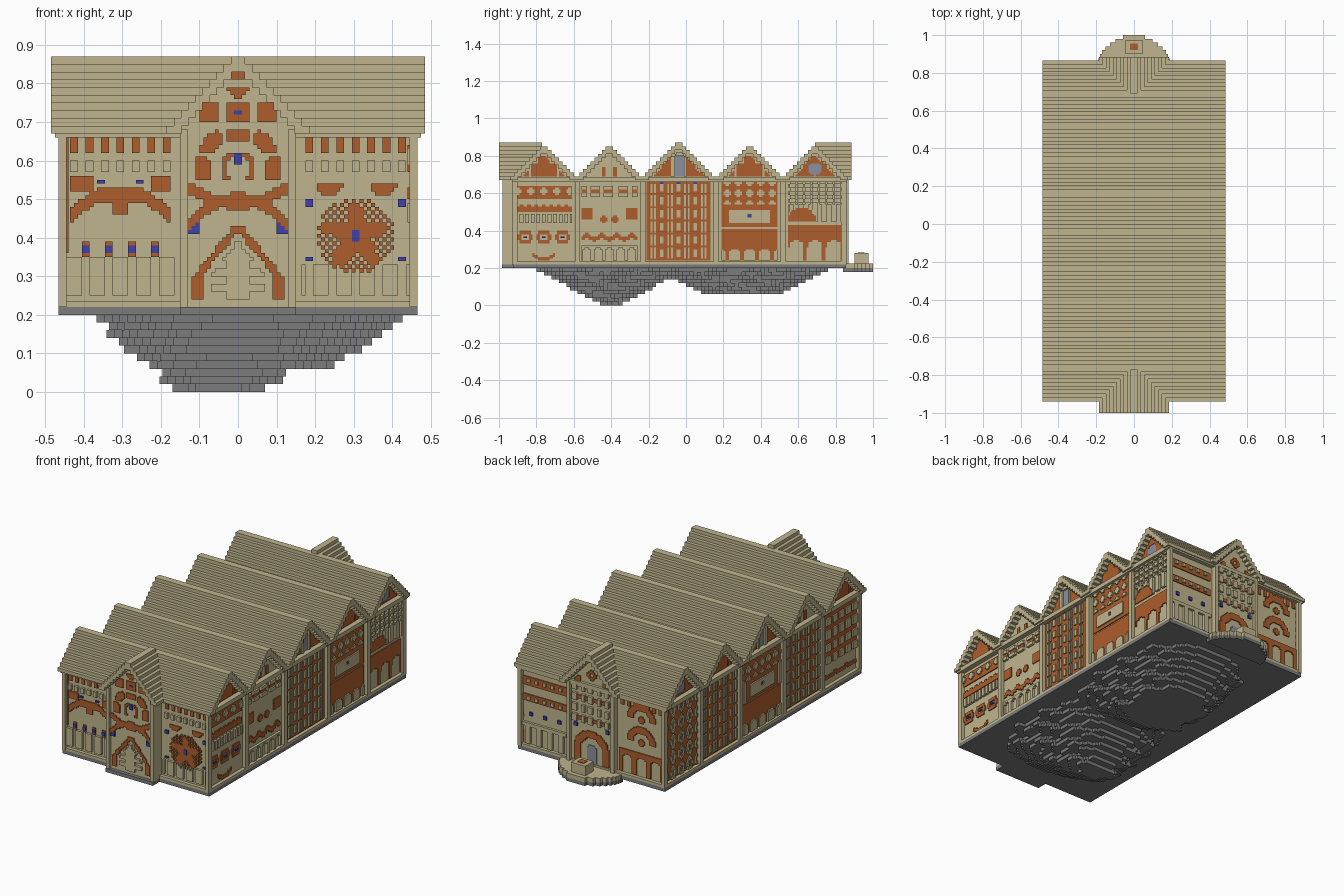
import bpy, bmesh
from math import hypot, atan2, cos, sin, floor
from itertools import product

if bpy.data.objects.get("Cube"):
    bpy.data.objects.remove(bpy.data.objects["Cube"])


def material(name, r, g, b):
    m = bpy.data.materials.new(name)
    m.use_nodes = True
    m.diffuse_color = (r, g, b, 1)
    m.node_tree.nodes["Principled BSDF"].inputs["Base Color"].default_value = (r, g, b, 1)
    return m


MATS = [material("sand", .52, .46, .27), material("rust_orange", .42, .11, .025),
        material("stone_grey", .2, .2, .2), material("blue", .05, .05, .4),
        material("window_grey", .25, .28, .35)]
SAND, RUST, GREY, BLUE, GLASS = range(5)
RELIEF = {SAND: .014, RUST: .006, BLUE: .009, GLASS: .004}


class Part:
    """A mesh object collected from axis-aligned blocks."""

    def __init__(self, name):
        self.name, self.bm = name, bmesh.new()

    def box(self, x, y, z, mat=SAND):
        v = [self.bm.verts.new(p) for p in product(sorted(x), sorted(y), sorted(z))]
        for q in ("0132", "4675", "0451", "2376", "0264", "1573"):
            self.bm.faces.new([v[int(i)] for i in q]).material_index = mat

    def on_face(self, face, u, v, depth, mat=SAND):
        axis, plane = face
        s = 1 if plane > 0 else -1
        d = (plane - s * .005, plane + s * depth)
        self.box(*((d, u) if axis == "x" else (u, d)), v, mat)

    def pixels(self, face, centre, half, low, high, rule, cell=.01):
        """Fill a panel with small blocks wherever the rule gives a colour."""
        n = round(2 * half / cell)
        for j in range(round((high - low) / cell)):
            v = low + j * cell
            row = [rule((i + .5) * cell - half, v + cell / 2) for i in range(n)] + [-1]
            start = 0
            for i in range(1, n + 1):
                if row[i] != row[start]:
                    if row[start] is not None:
                        u = centre - half + start * cell
                        self.on_face(face, (u, u + (i - start) * cell), (v, v + cell),
                                     RELIEF[row[start]], row[start])
                    start = i

    def finish(self):
        bmesh.ops.recalc_face_normals(self.bm, faces=self.bm.faces)
        me = bpy.data.meshes.new(self.name)
        self.bm.to_mesh(me)
        self.bm.free()
        for m in MATS:
            me.materials.append(m)
        bpy.context.collection.objects.link(bpy.data.objects.new(self.name, me))


def rep(u, period):
    """Distance along a repeating pattern, centred on zero."""
    return u - period * floor(u / period + .5)


def arcade(u, v, period, low, spring, rad, inside, outside):
    t = abs(rep(u, period))
    return inside if v < low or (t < rad and v < spring) or hypot(t, max(0, v - spring)) < rad else outside


# Bay patterns for the long sides
def diamond_bay(u, v):
    if .575 < v < .64:
        return SAND if abs(rep(u, .07)) + abs(v - .607) < .026 else RUST
    if .5 < v < .54:
        return RUST if v < .53 or abs(rep(u, .04)) < .012 else None
    if .44 < v < .49:
        return SAND if abs(rep(u, .03)) < .011 else None
    r = hypot(rep(u, .1), v - .365)
    if r < .04:
        return BLUE if r < .008 else RUST if r > .02 else None
    return RUST if abs(u) < .06 and abs(v - .25 - 5 * u * u) < .01 else None


def wave_bay(u, v):
    if abs(abs(u) - .12) < .03 and abs(v - .49) < .035 or hypot(abs(u) - .03, v - .46) < .018:
        return RUST
    if abs(v - .61) < .03 and abs(rep(u, .075)) < .025:
        return RUST if abs(v - .61) < .012 else SAND
    if abs(v - .35 - abs(rep(u, .08)) * .7) < .014:
        return RUST
    return arcade(u, v, .06, .24, .29, .02, None, SAND) if v < .32 else None


def slot_bay(u, v):
    t, s = abs(rep(u + .045, .09)), rep(v, .07)
    if v > .645:
        return BLUE if abs(rep(u, .09)) < .01 else RUST
    if hypot(t * 1.4, s * .7) < .026:
        return RUST if t < .008 else SAND
    return SAND if t > .038 and abs(s) < .018 else RUST


def frieze_bay(u, v):
    if v > .54:
        return SAND if abs(rep(u, .06)) + abs(rep(v, .06)) < .026 else RUST
    if v > .42:
        if hypot(u, v - .48) < .012:
            return BLUE
        return SAND if abs(u) < .11 and abs(v - .48) < .035 or abs(u) > .15 else RUST
    if v > .33:
        return RUST if v < .41 else None
    return arcade(u, v, .08, .23, .275, .027, SAND, RUST)


def arch_bay(u, v):
    if v > .54:
        return SAND if (abs(rep(u, .04)) < .013) ^ (abs(rep(v, .04)) < .012) else None
    if v > .45:
        return RUST if hypot(u + .07, v - .45) < .075 else SAND if abs(rep(u, .05)) < .015 else None
    if v > .38:
        return RUST if v < .43 else None
    return arcade(u, v, .1, .22, .31, .04, None, RUST)


def oval_bay(u, v):
    r = hypot(rep(u, .075), rep(v, .09) * .7)
    return SAND if .014 < r < .026 else RUST


def window_bay(u, v):
    if v < .36:
        return RUST if abs(v - .28 - 3 * rep(u, .1) ** 2) < .009 else None
    return SAND if abs(rep(u, .06)) < .02 and abs(rep(v, .075)) < .022 else RUST


# Gable pattern shared by all bays
def gable(half, style):
    def rule(u, v):
        if abs(u) + (v - .67) > half - .04 or v < .69:
            return None
        if style == "plain":
            return RUST if abs(abs(u) - .03) < .01 and v < .74 else None
        if style == "disc":
            return GLASS if hypot(u, v - .73) < .035 else RUST
        if style == "lancet":
            return GLASS if abs(u) < .025 and v < .8 else SAND if abs(u) < .04 else RUST
        return RUST if abs(u) < .03 or (v < .76 and abs(rep(u, .05)) < .018) else None
    return rule


# Patterns for the two ends
def dentils(u, v):
    return RUST if v > .62 and abs(rep(u, .04)) < .011 else None


def scroll_wing(u, v):
    a = abs(u)
    if .22 < v < .355:
        return SAND if abs(rep(u + .03, .06)) > .012 and v > .25 else None
    if abs(v - .37) < .025 and abs(rep(u + .03, .06)) < .011 and a < .11:
        return BLUE if abs(v - .37) < .011 else RUST
    if abs(v - .51 + .055 * (max(0, a - .05) / .08) ** 1.4) < .018 and a < .135:
        return RUST
    if abs(a - .105) < .03 and abs(v - .54) < .016 or a < .02 and abs(v - .475) < .016:
        return RUST
    if abs(a - .05) < .01 and abs(v - .545) < .01:
        return BLUE
    return SAND if .57 < v < .6 and abs(rep(u, .04)) < .012 else dentils(u, v)


def rosette_wing(u, v):
    r, ang = hypot(u, v - .405), atan2(u, v - .405)
    if r < .012:
        return BLUE
    if r < .065 + .025 * cos(5 * ang):
        return RUST
    if r < .1 and (floor(u * 100) + floor(v * 100)) % 2 == 0:
        return RUST
    if abs(abs(u) - .07) < .055 - abs(v - .535) * .8 - .02 and .505 < v < .54:
        return RUST
    if abs(abs(u) - .12) < .008 and min(abs(v - .345), abs(v - .49)) < .008:
        return BLUE
    if .25 < v < .33:
        return SAND if abs(rep(u, .06)) > .014 else None
    return SAND if .57 < v < .6 and abs(rep(u, .04)) < .012 else dentils(u, v)


def front_pavilion(u, v):
    a = abs(u)
    if v > .68:
        if a < .01 and abs(v - .725) < .01:
            return BLUE
        return RUST if abs(v - .725) < .025 and (a < .035 or abs(a - .075) < .025) or \
            abs(v - .8) + a < .045 and abs(v - .8) > .008 else None
    r = hypot(u, v - .58)
    if abs(u) < .012 and abs(v - .605) < .015:
        return BLUE
    if v > .545:
        return RUST if .075 < r < .115 and abs(rep(atan2(u, v - .58), .8)) < .33 or .03 < r < .045 else None
    if abs(v - .488 - 2.6 * u * u) < .016 or abs(v - .5 + 4 * u * u) < .016:
        return RUST
    if a > .105 and abs(v - .425) < .012:
        return BLUE
    edge = .105 - max(0, v - .3) * .8
    if v < .43 and abs(a - edge) < .012:
        return RUST
    return SAND if v < .4 and a < edge - .03 and (floor(v * 50) % 2 or a < .03) else None


def band_wing(u, v):
    if abs(v - .6) < .025 or abs(v - .5) < .025:
        return SAND if abs(rep(u, .05)) < .012 and abs(rep(v, .1)) < .012 else RUST
    if abs(v - .41) < .014 and abs(rep(u, .09)) < .014:
        return BLUE
    return arcade(u, v, .07, .24, .32, .022, None, SAND) if v < .36 else None


def arc_wing(u, v):
    for low in (.56, .43):
        if .055 < hypot(u, v - low) < .09 and v > low or hypot(u, v - low) < .02:
            return RUST
    return arcade(u, v, .09, .24, .31, .03, None, RUST) if .24 < v < .37 else dentils(u, v)


def back_pavilion(u, v):
    a = abs(u)
    if v > .67:
        return RUST if .015 < a + abs(v - .74) < .035 or a + v < .8 and v > .69 and a > .07 else None
    if v < .43:
        r = hypot(u, max(0, v - .31))
        return RUST if .07 < r < .11 else GLASS if r < .03 else None
    if abs(v - .44) < .01:
        return BLUE if abs(a - .1) < .01 else None
    return SAND if abs(rep(u, .05)) < .015 and abs(rep(v, .06)) < .018 else RUST if abs(rep(v, .12)) < .012 else None


# Stone base slab and stepped rock below it
base = Part("stone_base")
base.box((-.465, .465), (-.925, .855), (.2, .22), GREY)
base.box((-.15, .15), (-.985, -.9), (.2, .22), GREY)
base.finish()
rock = Part("stepped_rock")
for i in range(10):
    z = i * .02
    mounds = [(-.05 + z * .35, -.4, .1 + 1.4 * z, .07 + 1.8 * z)]
    if i > 2:
        mounds.append((.03 + (z - .06) * .3, .3, .2 + 1.1 * (z - .06), .22 + 2 * (z - .06)))
    for cx, cy, hx, hy in mounds:
        for j in range(-round(hy / .02), round(hy / .02)):
            y = (j + .5) * .02
            w = hx * max(0, 1 - abs(y / hy) ** 3) ** .4
            wob = .02 * sin(31 * y + 2 * i) + .015 * sin(57 * y + i)
            lo, hi = (round(t / .02) * .02 for t in (-w - wob * (w / hx), w + wob * (w / hx)))
            if hi > lo:
                rock.box((cx + lo, cx + hi), (cy + y - .01, cy + y + .01), (z, z + .02), GREY)
rock.finish()

# Wall cores with proud corner piers, plinth and cornice
BAYS = [(-.76, .18), (-.41, .18), (-.04, .2), (.34, .18), (.69, .175)]
walls = Part("walls")
walls.box((-.445, .445), (-.905, .835), (.21, .68))
walls.box((-.135, .135), (-.965, .85), (.21, .68))
walls.box((-.465, .465), (-.925, .855), (.22, .235))
walls.box((-.475, .475), (-.93, .86), (.66, .685))
for x, y in product((-.455, .455), [-.915, .845] + [c + h for c, h in BAYS[:4]]):
    walls.box((x - .01, x + .01), (y - .014, y + .014), (.22, .67))
for s, (y0, y1) in product((-1, 1), ((-.925, -.9), (.83, .855))):
    walls.box((s * .465, s * .445), (y0, y1), (.22, .67))
    walls.box((s * .15, s * .13), (-.98, -.9) if y0 < 0 else (.83, .868), (.22, .68))
walls.finish()

# Five stepped roofs running across, with gable walls set back under them
roof = Part("stepped_roofs")
for c, h in BAYS:
    n = round(h / .02)
    for k in range(n):
        w, z = h - k * h / n, .67 + k * .02
        for s in (-1, 1):
            roof.box((-.485, .485), (c + s * w, c + s * max(0, w - .042)), (z, z + .02))
        if w > .04:
            roof.box((-.445, .445), (c - w + .03, c + w - .03), (z, z + .02))
roof.finish()
end_roofs = Part("end_gable_roofs")
for outer, inset, inner in ((-1, -.965, -.77), (.885, .85, .69)):
    for k in range(10):
        w, z = .185 * (1 - k / 10), .67 + k * .02
        for s in (-1, 1):
            end_roofs.box((s * w, s * max(0, w - .038)), (outer, inner), (z, z + .02))
        if w > .04:
            end_roofs.box((-w + .03, w - .03), (inset, inner), (z, z + .02))
end_roofs.finish()

# Ornament on the long sides
STYLES = ["stripes", "plain", "lancet", "stripes", "disc"]
RIGHT = [diamond_bay, wave_bay, slot_bay, frieze_bay, arch_bay]
LEFT = [window_bay, slot_bay, frieze_bay, slot_bay, oval_bay]
for name, x, rules in (("left_side_ornament", .445, RIGHT), ("right_side_ornament", -.445, LEFT)):
    part = Part(name)
    for (c, h), rule, style in zip(BAYS, rules, STYLES):
        part.pixels(("x", x), c, h - .03, .24, .66, rule)
        part.pixels(("x", x), c, h - .03, .68, .84, gable(h, style))
    part.finish()

# Ornament on the front and back ends
front = Part("front_ornament")
for c, rule in ((-.305, scroll_wing), (.305, rosette_wing)):
    front.pixels(("y", -.905), c, .14, .24, .66, rule)
front.pixels(("y", -.965), 0, .13, .24, .84, front_pavilion)
front.finish()
back = Part("back_ornament")
for c, rule in ((.305, band_wing), (-.305, arc_wing)):
    back.pixels(("y", .835), c, .14, .24, .66, rule)
back.pixels(("y", .85), 0, .13, .24, .82, back_pavilion)
back.finish()

# Rounded rear terrace with a small raised block
terrace = Part("rear_terrace")
for k in range(8):
    y, w = .84 + k * .02, .19 * (1 - (k / 8) ** 2) ** .8
    terrace.box((-w, w), (y, y + .02), (.18, .2), GREY)
    terrace.box((-w, w), (y, y + .02), (.2, .225))
terrace.box((-.045, .045), (.9, .975), (.22, .28))
terrace.box((-.02, .02), (.92, .955), (.275, .284), RUST)
terrace.finish()
